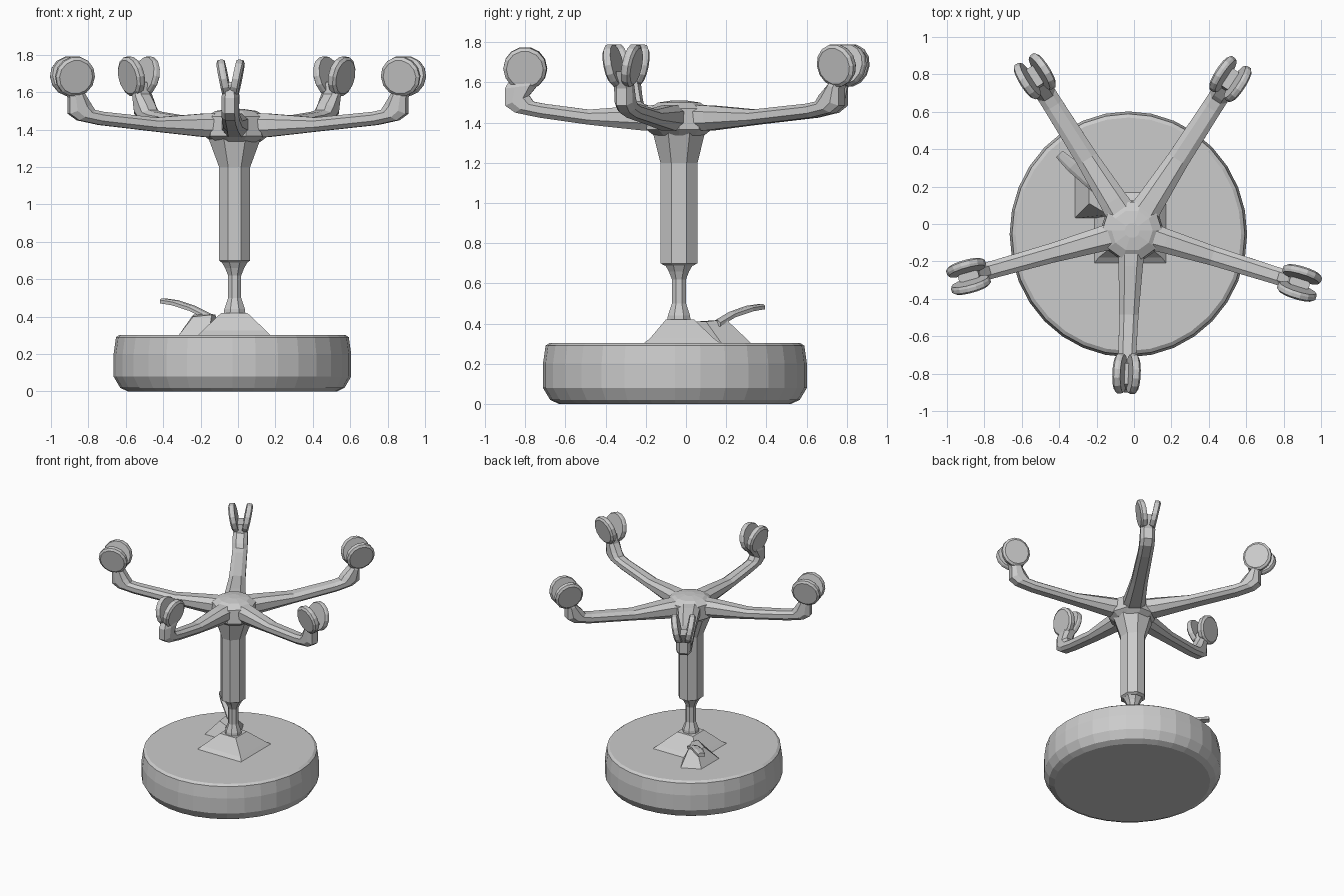
import bpy, bmesh, math
from mathutils import Vector

if "Cube" in bpy.data.objects:
    bpy.data.objects.remove(bpy.data.objects["Cube"])


def finish(name, bm):
    bmesh.ops.recalc_face_normals(bm, faces=bm.faces)
    me = bpy.data.meshes.new(name)
    bm.to_mesh(me)
    bm.free()
    ob = bpy.data.objects.new(name, me)
    bpy.context.collection.objects.link(ob)
    return ob


def loft(name, rings):
    """Skin a list of closed point rings and cap both ends."""
    bm = bmesh.new()
    vs = [[bm.verts.new(p) for p in ring] for ring in rings]
    n = len(vs[0])
    for a, b in zip(vs, vs[1:]):
        for i in range(n):
            j = (i + 1) % n
            bm.faces.new((a[i], a[j], b[j], b[i]))
    bm.faces.new(vs[0])
    bm.faces.new(vs[-1])
    return finish(name, bm)


def ring(cx, cy, z, rx, ry, n, phase=0.5):
    return [(cx + rx * math.cos((i + phase) * math.tau / n),
             cy + ry * math.sin((i + phase) * math.tau / n), z) for i in range(n)]


# Round seat cushion, lying upside down
seat = [(0.0, 0.88), (0.02, 0.945), (0.08, 1.0), (0.2, 1.0), (0.29, 0.98), (0.303, 0.95)]
loft("seat", [ring(-0.03, -0.055, z, 0.635 * k, 0.657 * k, 32, 0) for z, k in seat])

# Square mounting plate tapering into the piston
r2 = math.sqrt(2)
loft("mount_plate", [ring(-0.02, -0.02, 0.295, 0.2 * r2, 0.2 * r2, 4),
                     ring(-0.02, -0.02, 0.325, 0.17 * r2, 0.16 * r2, 4),
                     ring(-0.02, -0.03, 0.42, 0.07 * r2, 0.07 * r2, 4)])

# Gas piston
piston = [(0.38, 0.065), (0.44, 0.06), (0.5, 0.038), (0.62, 0.038), (0.66, 0.055), (0.7, 0.08)]
loft("piston", [ring(-0.018, -0.035, z, r, r, 8) for z, r in piston])

# Column sleeve flaring into the hub
sleeve = [(0.69, 0.075, 0.08), (0.7, 0.09, 0.1), (1.2, 0.09, 0.1), (1.35, 0.15, 0.14)]
loft("column", [ring(-0.018, -0.035, z, rx, ry, 8) for z, rx, ry in sleeve])

# Height lever: wedge bracket and paddle
loft("lever_bracket", [
    [(-0.32, 0.03, 0.297), (-0.16, 0.03, 0.297), (-0.10, 0.18, 0.297), (-0.18, 0.33, 0.297), (-0.32, 0.26, 0.297)],
    [(-0.24, 0.11, 0.40), (-0.14, 0.05, 0.41), (-0.12, 0.10, 0.41), (-0.17, 0.20, 0.42), (-0.24, 0.20, 0.41)]])
lever_path = [(-0.15, 0.15, 0.395, 0.03), (-0.24, 0.225, 0.44, 0.03),
              (-0.33, 0.31, 0.47, 0.035), (-0.40, 0.375, 0.48, 0.025)]
side = Vector((0.7, 0.7, 0))
up = Vector((0, 0, 1))
loft("lever", [[Vector((x, y, z)) + side * w * a + up * 0.018 * b
                for a, b in ((-1, -0.5), (1, -0.5), (1, 0.5), (0.5, 1), (-0.5, 1), (-1, 0.5))]
               for x, y, z, w in lever_path])

# Five-sided hub
hub = Vector((-0.01, -0.035, 0))
loft("hub", [ring(hub.x, hub.y, z, r, r, 10, 0) for z, r in
             ((1.335, 0.13), (1.365, 0.17), (1.47, 0.16), (1.5, 0.11), (1.51, 0.04))])


def disc(name, centre, axis, radius, thick):
    """Caster wheel with bevelled outer rim."""
    axis = axis.normalized()
    u = axis.cross(up).normalized()
    v = axis.cross(u)
    n = 14
    rings = []
    for d, k in ((-0.5, 0.95), (-0.2, 1), (0.25, 1), (0.5, 0.85)):
        rings.append([centre + axis * d * thick
                      + (u * math.cos(i * math.tau / n) + v * math.sin(i * math.tau / n)) * radius * k
                      for i in range(n)])
    loft(name, rings)


def leg(name, wx, wy, wz, stem, half, spread):
    """Leg sweeping out and up to a twin-wheel caster centred at wx, wy, wz."""
    wheel = Vector((wx, wy, 0))
    d = (wheel - hub).normalized()
    t = up.cross(d)
    reach = (wheel - hub).length
    e = reach + stem
    # lower/outer point, upper/inner point, half width
    sections = [
        (0.03, 1.36, 0.03, 1.49, half * 1.5),
        (0.19, 1.362, 0.19, 1.485, half * 1.25),
        (0.45, 1.39, 0.45, 1.465, half),
        (e - 0.17, 1.425, e - 0.19, 1.495, half * 0.9),
        (e - 0.05, 1.45, e - 0.14, 1.505, half * 0.9),
        (e, 1.485, e - 0.12, 1.535, half * 0.9),
        (e, 1.57, reach - 0.065, 1.59, half * 0.9),
        (reach + 0.055, 1.655, reach - 0.055, 1.655, half * 0.55),
    ]
    rings = []
    for r0, z0, r1, z1, w in sections:
        low = hub + d * r0 + up * z0
        high = hub + d * r1 + up * z1
        rings.append([low.lerp(high, f) + t * w * s for f, s in
                      ((0, -0.55), (0, 0.55), (0.3, 1), (0.75, 1), (1, 0.5), (1, -0.5), (0.75, -1), (0.3, -1))])
    loft(name, rings)
    for s, label in ((-1, "left"), (1, "right")):
        disc(name + "_wheel_" + label, wheel + up * wz + t * s * spread,
             t * s - up * 0.2, 0.108, 0.045)


# Legs: wheel centre, stem offset, half width, wheel spread
leg("front_leg", -0.04, -0.80, 1.67, 0.10, 0.052, 0.036)
leg("right_leg", 0.885, -0.315, 1.685, 0.02, 0.052, 0.05)
leg("left_leg", -0.885, -0.28, 1.685, 0.02, 0.052, 0.05)
leg("rear_right_leg", 0.515, 0.775, 1.685, 0.0, 0.06, 0.05)
leg("rear_left_leg", -0.53, 0.79, 1.685, 0.0, 0.06, 0.05)
